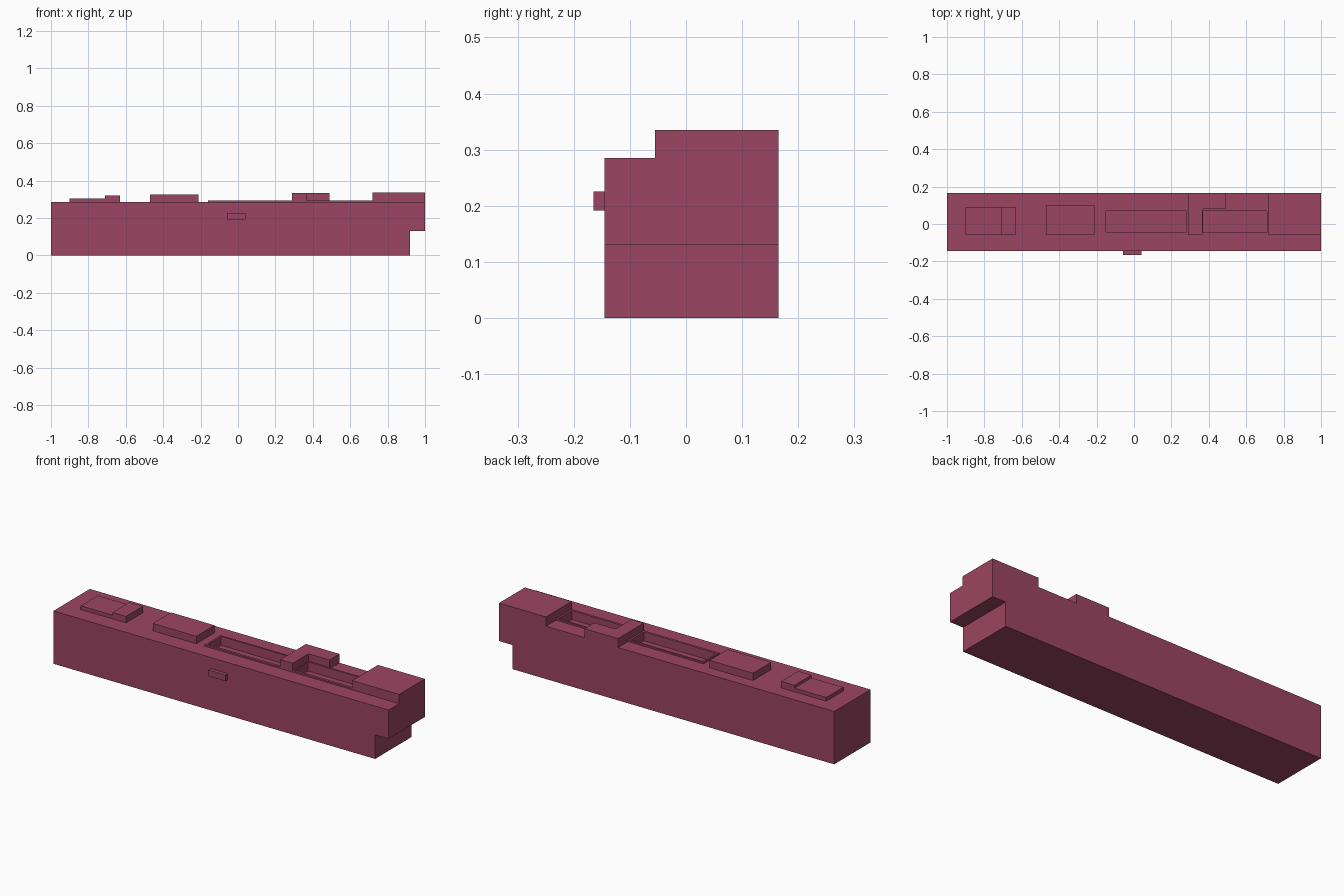
import bpy
import bmesh

if "Cube" in bpy.data.objects:
    bpy.data.objects.remove(bpy.data.objects["Cube"])

mat = bpy.data.materials.new("dull_crimson")
mat.diffuse_color = (0.33, 0.06, 0.12, 1)
mat.use_nodes = True
mat.node_tree.nodes["Principled BSDF"].inputs["Base Color"].default_value = mat.diffuse_color


def prism(name, outline, y0, y1):
    """Extrude an x-z outline from y0 to y1."""
    bm = bmesh.new()
    face = bm.faces.new([bm.verts.new((x, y0, z)) for x, z in outline])
    ext = bmesh.ops.extrude_face_region(bm, geom=[face])
    verts = [v for v in ext["geom"] if isinstance(v, bmesh.types.BMVert)]
    bmesh.ops.translate(bm, verts=verts, vec=(0, y1 - y0, 0))
    bmesh.ops.recalc_face_normals(bm, faces=bm.faces)
    mesh = bpy.data.meshes.new(name)
    bm.to_mesh(mesh)
    bm.free()
    mesh.materials.append(mat)
    obj = bpy.data.objects.new(name, mesh)
    bpy.context.collection.objects.link(obj)
    return obj


def box(name, x0, x1, y0, y1, z0, z1):
    return prism(name, [(x0, z0), (x1, z0), (x1, z1), (x0, z1)], y0, y1)


def cut(obj, cutter):
    """Subtract the cutter and apply the result."""
    mod = obj.modifiers.new("recess", 'BOOLEAN')
    mod.operation = 'DIFFERENCE'
    mod.solver = 'EXACT'
    mod.object = cutter
    bpy.context.view_layer.objects.active = obj
    bpy.ops.object.modifier_apply(modifier=mod.name)


TOP, TALL = 0.285, 0.335
FRONT, BACK = -0.145, 0.165

# Long body with the underside of its right end stepped back
body = prism("body", [(-1, 0), (0.92, 0), (0.92, 0.13), (1, 0.13), (1, TOP), (-1, TOP)],
             FRONT, BACK)

# Two recessed trays, each with a thin raised rim
for side, x0, x1 in (("left", -0.16, 0.29), ("right", 0.36, 0.72)):
    rim = box(side + "_tray_rim", x0, x1, -0.055, 0.08, TOP, 0.293)
    cutter = box("tray_cutter", x0 + 0.01, x1 - 0.01, -0.042, 0.07, 0.245, 0.32)
    cutter.hide_render = True
    cut(body, cutter)
    cut(rim, cutter)
    bpy.data.objects.remove(cutter)

# Stepped pad and plain pad on the left
prism("stepped_pad", [(-0.90, TOP), (-0.63, TOP), (-0.63, 0.32), (-0.71, 0.32),
                      (-0.71, 0.305), (-0.90, 0.305)], -0.055, 0.09)
box("middle_pad", -0.47, -0.21, -0.055, 0.10, TOP, 0.325)

# L-shaped divider between the trays
box("divider", 0.29, 0.365, -0.055, BACK, TOP, 0.333)
box("divider_foot", 0.365, 0.49, 0.08, BACK, TOP, 0.333)

# Raised block at the right end
box("end_block", 0.72, 1, -0.055, BACK, TOP, TALL)

# Small button on the front
box("front_button", -0.06, 0.04, -0.165, FRONT, 0.192, 0.225)
